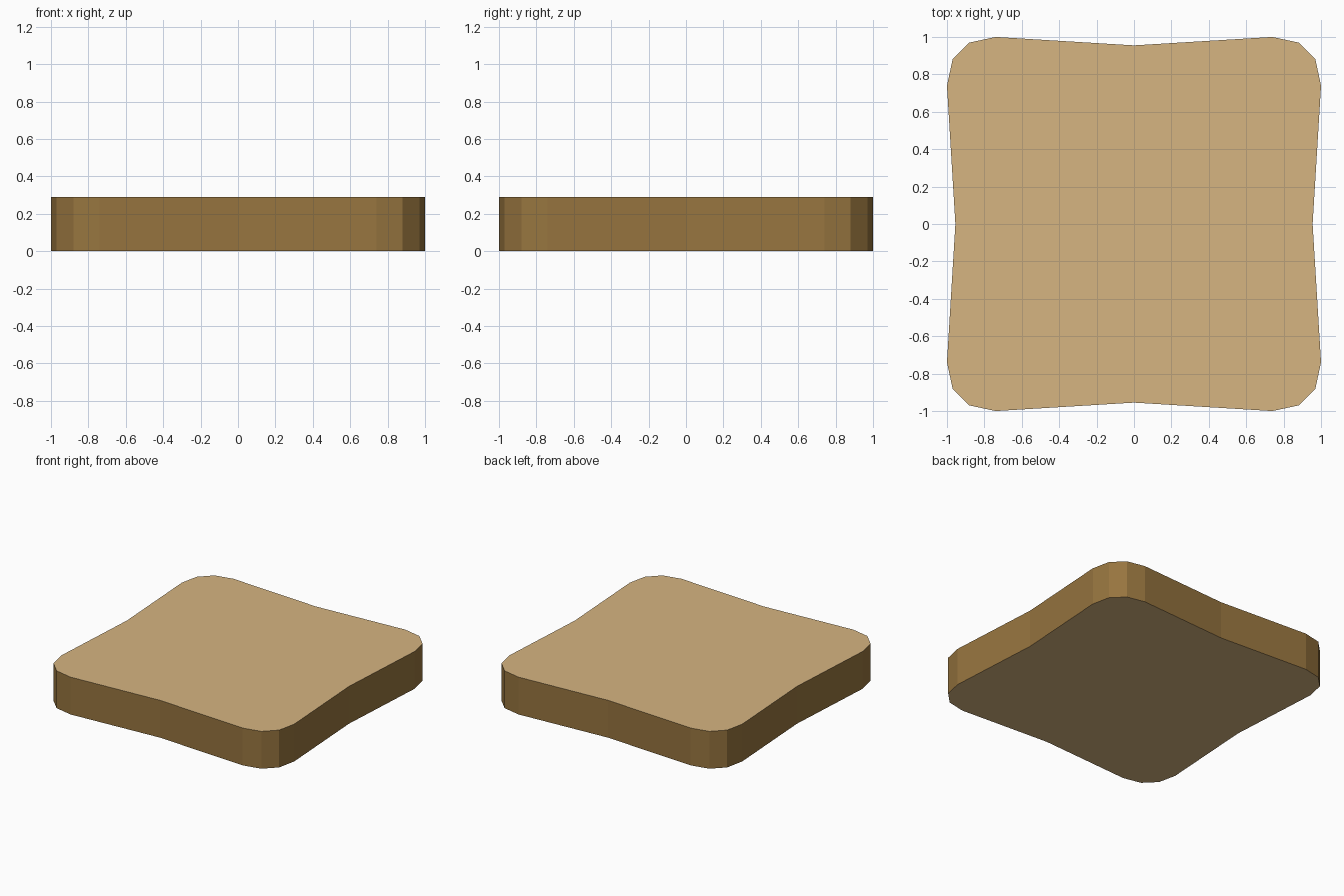
import bpy, bmesh

if "Cube" in bpy.data.objects:
    bpy.data.objects.remove(bpy.data.objects["Cube"])

H = 0.29  # slab thickness


def material(name, rgb):
    m = bpy.data.materials.new(name)
    lin = [(c / 255 / 12.92) if c / 255 <= 0.04045 else ((c / 255 + 0.055) / 1.055) ** 2.4 for c in rgb]
    m.diffuse_color = (*lin, 1)
    m.use_nodes = True
    m.node_tree.nodes["Principled BSDF"].inputs["Base Color"].default_value = m.diffuse_color
    return m


# Quarter outline, from the middle of the right side up to the rounded corner
quarter = [(0.955, 0), (1.0, 0.74), (0.97, 0.88), (0.88, 0.97), (0.74, 1.0)]

# Repeat the quarter by 90 degree turns
outline = []
pts = quarter
for _ in range(4):
    outline += pts
    pts = [(-y, x) for x, y in pts]

# Extrude the outline into a slab
bm = bmesh.new()
base = bm.faces.new([bm.verts.new((x, y, 0)) for x, y in outline])
ext = bmesh.ops.extrude_face_region(bm, geom=[base], use_keep_orig=True)
bmesh.ops.translate(bm, vec=(0, 0, H), verts=[v for v in ext["geom"] if isinstance(v, bmesh.types.BMVert)])
bmesh.ops.recalc_face_normals(bm, faces=bm.faces)

# Light top and bottom, darker rim
for f in bm.faces:
    f.material_index = 0 if abs(f.normal.z) > 0.5 else 1

mesh = bpy.data.meshes.new("slab")
bm.to_mesh(mesh)
bm.free()
mesh.materials.append(material("light tan", (214, 181, 129)))
mesh.materials.append(material("brown rim", (151, 117, 63)))
slab = bpy.data.objects.new("slab", mesh)
bpy.context.collection.objects.link(slab)
